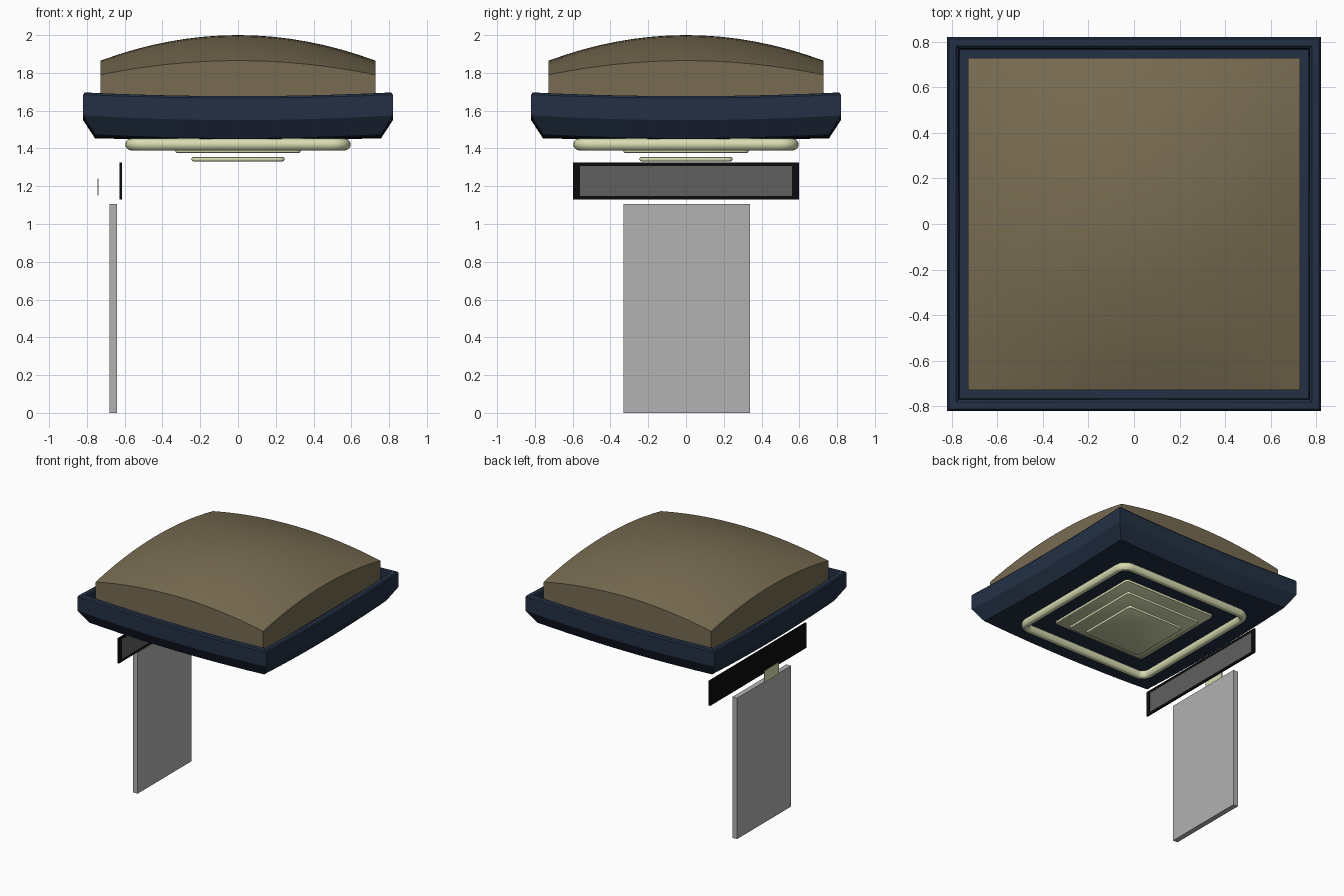
import bpy, bmesh, math

if "Cube" in bpy.data.objects:
    bpy.data.objects.remove(bpy.data.objects["Cube"])


def material(name, r, g, b):
    lin = lambda c: (c / 255 / 12.92) if c < 10 else ((c / 255 + 0.055) / 1.055) ** 2.4
    m = bpy.data.materials.new(name)
    m.diffuse_color = (lin(r), lin(g), lin(b), 1)
    m.use_nodes = True
    m.node_tree.nodes["Principled BSDF"].inputs["Base Color"].default_value = m.diffuse_color
    return m


BROWN = material("brown roof", 119, 107, 81)
NAVY = material("navy trim", 35, 48, 68)
CREAM = material("cream light", 216, 221, 178)
GREY = material("light grey", 178, 178, 178)
DARK = material("dark grey", 96, 96, 96)
BLACK = material("black", 12, 12, 12)


def finish(name, bm, mat, smooth=True):
    bmesh.ops.recalc_face_normals(bm, faces=bm.faces)
    me = bpy.data.meshes.new(name)
    bm.to_mesh(me)
    bm.free()
    ob = bpy.data.objects.new(name, me)
    bpy.context.collection.objects.link(ob)
    me.materials.append(mat)
    if smooth:
        bpy.ops.object.select_all(action='DESELECT')
        ob.select_set(True)
        bpy.context.view_layer.objects.active = ob
        bpy.ops.object.shade_smooth_by_angle(angle=math.radians(30))
    return ob


def loft(name, loops, mat, closed=False):
    """Skin a stack of equal-length loops; cap the ends or join them."""
    bm = bmesh.new()
    rows = [[bm.verts.new(p) for p in loop] for loop in loops]
    n = len(rows[0])
    pairs = list(zip(rows, rows[1:])) + ([(rows[-1], rows[0])] if closed else [])
    for a, b in pairs:
        for i in range(n):
            j = (i + 1) % n
            bm.faces.new((a[i], a[j], b[j], b[i]))
    if not closed:
        bm.faces.new(rows[0])
        bm.faces.new(rows[-1])
    return finish(name, bm, mat)


def bowed_square(half, z_corner, z_mid, n=12):
    pts = []
    for k in range(4):
        c, s = round(math.cos(k * math.pi / 2)), round(math.sin(k * math.pi / 2))
        for i in range(n):
            t = -1 + 2 * i / n
            x, y = half, half * t
            pts.append((c * x - s * y, s * x + c * y, z_mid + (z_corner - z_mid) * t * t))
    return pts


def rounded_square(half, radius, z, n=6):
    pts = []
    for k in range(4):
        a0 = k * math.pi / 2
        cx = (half - radius) * (1 if k in (0, 3) else -1)
        cy = (half - radius) * (1 if k in (0, 1) else -1)
        for i in range(n + 1):
            a = a0 + i / n * math.pi / 2
            pts.append((cx + radius * math.cos(a), cy + radius * math.sin(a), z))
    return pts


def box(name, x0, x1, y0, y1, z0, z1, mat):
    bm = bmesh.new()
    bmesh.ops.create_cube(bm, size=1)
    for v in bm.verts:
        v.co = ((x0 + x1) / 2 + v.co.x * (x1 - x0),
                (y0 + y1) / 2 + v.co.y * (y1 - y0),
                (z0 + z1) / 2 + v.co.z * (z1 - z0))
    return finish(name, bm, mat, smooth=False)


# Domed roof: a grid bulged upward, with straight skirts
R, N = 0.727, 16
bm = bmesh.new()
bmesh.ops.create_grid(bm, x_segments=N, y_segments=N, size=R)
for v in bm.verts:
    u, w = (v.co.x / R) ** 2, (v.co.y / R) ** 2
    v.co.z = 2.0 - 0.135 * (u + w) + 0.06 * u * w
rim = [e for e in bm.edges if e.is_boundary]
skirt = bmesh.ops.extrude_edge_only(bm, edges=rim)["geom"]
for v in skirt:
    if isinstance(v, bmesh.types.BMVert):
        v.co.z = 1.62
bmesh.ops.holes_fill(bm, edges=[e for e in bm.edges if e.is_boundary])
finish("domed_roof", bm, BROWN)

# Navy tray: bowed rim, vertical band, slanted lower band, shallow underside
tray = [(0.72, 1.64, 1.64), (0.765, 1.64, 1.64), (0.77, 1.685, 1.667),
        (0.78, 1.695, 1.677), (0.812, 1.695, 1.677), (0.82, 1.685, 1.667),
        (0.82, 1.575, 1.55), (0.757, 1.473, 1.453), (0.40, 1.449, 1.447)]
loft("roof_tray", [bowed_square(*p) for p in tray], NAVY)

# Cream light tube under the tray
tube = []
for i in range(12):
    a = i / 12 * 2 * math.pi
    d = 0.03 * math.cos(a)
    tube.append(rounded_square(0.567 + d, 0.07 + d, 1.421 + 0.031 * math.sin(a)))
loft("light_tube", tube, CREAM, closed=True)

# Three stepped ceiling plates
for i, (half, z) in enumerate([(0.40, 1.422), (0.33, 1.377), (0.245, 1.332)]):
    prof = [(0.006, 0), (0.002, 0.002), (0, 0.006), (0, 0.016), (0.002, 0.02), (0.006, 0.022)]
    loft(f"ceiling_plate_{i + 1}",
         [rounded_square(half - d, 0.02 - d, z + h, 4) for d, h in prof], CREAM)

# Sign board: black backing, raised border and grey panel
box("sign_back", -0.628, -0.620, -0.597, 0.597, 1.13, 1.325, BLACK)
box("sign_panel", -0.620, -0.617, -0.56, 0.56, 1.147, 1.306, DARK)
for s, n in ((-1, "left"), (1, "right")):
    y0, y1 = sorted((s * 0.56, s * 0.597))
    box(f"sign_border_{n}", -0.620, -0.615, y0, y1, 1.13, 1.325, BLACK)
box("sign_border_top", -0.620, -0.615, -0.56, 0.56, 1.306, 1.325, BLACK)
box("sign_border_bottom", -0.620, -0.615, -0.56, 0.56, 1.13, 1.147, BLACK)

# Plain badge plate behind the sign
box("badge_plate", -0.745, -0.738, -0.09, 0.09, 1.15, 1.24, CREAM)

# Two door leaves
box("door_leaf_left", -0.68, -0.64, -0.33, -0.024, 0, 1.105, GREY)
box("door_leaf_right", -0.68, -0.64, -0.024, 0.338, 0, 1.105, GREY)
